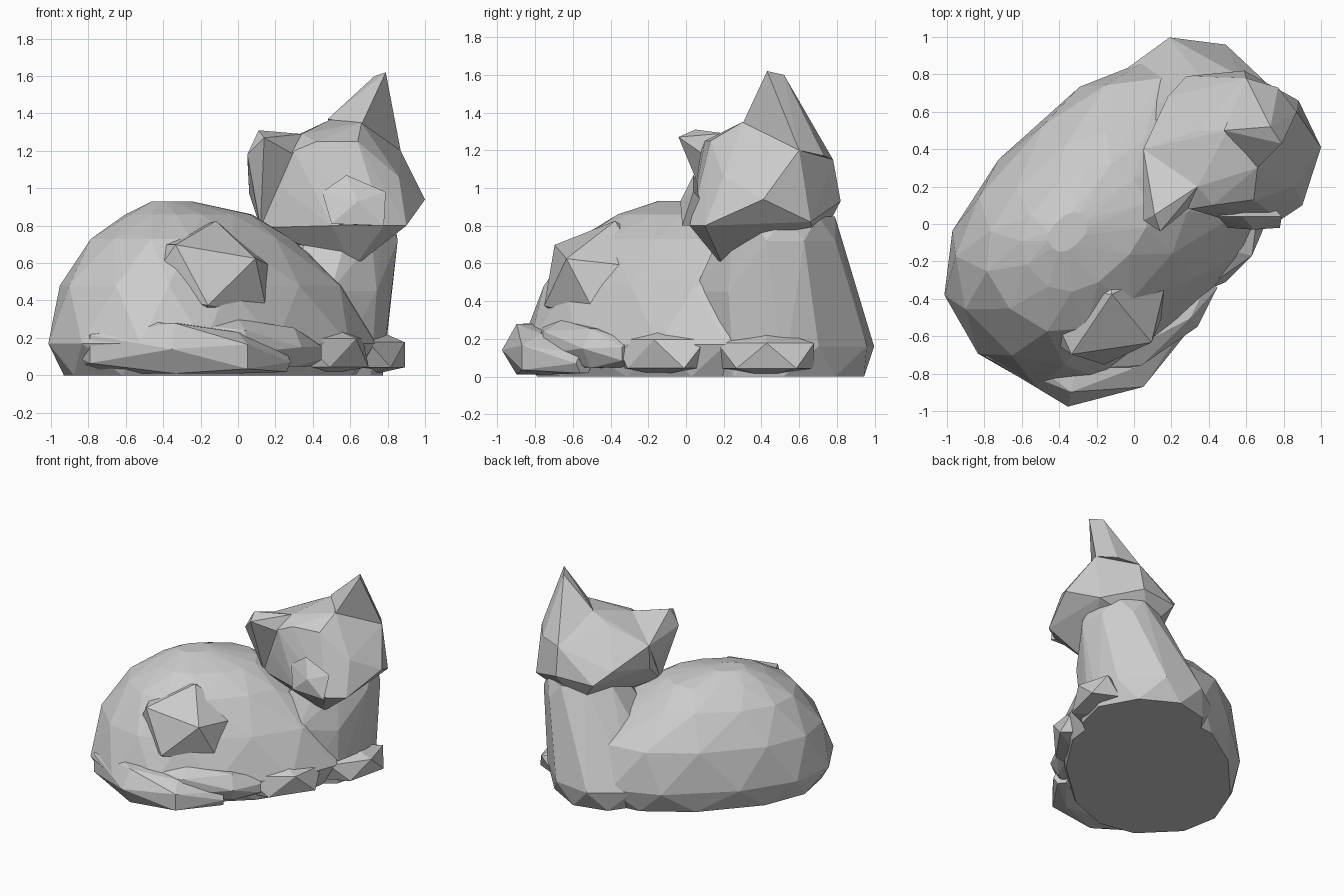
import bpy, bmesh, math
from mathutils import Vector, Matrix

cube = bpy.data.objects.get("Cube")
if cube:
    bpy.data.objects.remove(cube, do_unlink=True)

# One plain stone colour for the whole figurine
stone = bpy.data.materials.new("stone grey")
stone.use_nodes = True
colour = (0.6, 0.6, 0.6, 1)
stone.diffuse_color = colour
stone.node_tree.nodes["Principled BSDF"].inputs["Base Color"].default_value = colour

DIAGONAL = Matrix.Rotation(math.pi / 4, 3, "Z")


def finish(name, bm):
    """Turn a bmesh into a flat shaded object."""
    bmesh.ops.recalc_face_normals(bm, faces=bm.faces)
    mesh = bpy.data.meshes.new(name)
    bm.to_mesh(mesh)
    bm.free()
    mesh.materials.append(stone)
    obj = bpy.data.objects.new(name, mesh)
    bpy.context.collection.objects.link(obj)
    return obj


def hull(name, points):
    """Faceted convex shape around a few corner points."""
    bm = bmesh.new()
    for p in points:
        bm.verts.new(p)
    result = bmesh.ops.convex_hull(bm, input=bm.verts)
    spare = {v for v in result["geom_interior"] if isinstance(v, bmesh.types.BMVert)}
    bmesh.ops.delete(bm, geom=list(spare), context="VERTS")
    return finish(name, bm)


def stacked(name, rings, sides, power):
    """Hull of rounded rings lying along the diagonal of the figurine.
    Each ring is height, centre along, half length, centre across, half width."""
    points = []
    for i, (z, along, length, across, width) in enumerate(rings):
        for k in range(sides):
            a = math.tau * (k + i / 2) / sides
            c, s = math.cos(a), math.sin(a)
            x = along + length * math.copysign(abs(c) ** (2 / power), c)
            y = across + width * math.copysign(abs(s) ** (2 / power), s)
            points.append(DIAGONAL @ Vector((x, y, z)))
    return hull(name, points)


def lump(name, centre, size, turn, tilt=0):
    """Faceted ellipsoid, cut flat at the ground."""
    bm = bmesh.new()
    bmesh.ops.create_icosphere(bm, subdivisions=1, radius=1)
    pose = (Matrix.Translation(centre) @ Matrix.Rotation(math.radians(turn), 4, "Z")
            @ Matrix.Rotation(math.radians(tilt), 4, "Y") @ Matrix.Diagonal((*size, 1)))
    bm.transform(pose)
    points = [(v.co.x, v.co.y, max(v.co.z, 0)) for v in bm.verts]
    bm.free()
    return hull(name, points)


def tapered(name, path, sides=6):
    """Limb swept along a path of x, y, z, radius."""
    bm = bmesh.new()
    stations = [Vector(p[:3]) for p in path]
    rings = []
    for i, p in enumerate(stations):
        ahead = stations[min(i + 1, len(path) - 1)] - stations[max(i - 1, 0)]
        side = ahead.cross(Vector((0, 0, 1))).normalized()
        ring = []
        for k in range(sides):
            a = math.tau * (k + i / 2) / sides
            co = p + path[i][3] * (side * math.cos(a) + Vector((0, 0, math.sin(a))))
            co.z = max(co.z, 0.01)
            ring.append(bm.verts.new(co))
        rings.append(ring)
    for a, b in zip(rings, rings[1:]):
        for k in range(sides):
            n = (k + 1) % sides
            bm.faces.new((a[k], a[n], b[k]))
            bm.faces.new((a[n], b[n], b[k]))
    bm.faces.new(rings[0])
    bm.faces.new(rings[-1])
    return finish(name, bm)


# Curled body, and the chest rising into the neck
stacked("body", [
    (0, -0.1, 0.88, 0.1, 0.6),
    (0.17, -0.1, 0.98, 0.1, 0.66),
    (0.48, -0.12, 0.86, 0.14, 0.58),
    (0.73, -0.21, 0.58, 0.15, 0.43),
    (0.86, -0.2, 0.37, 0.17, 0.27),
    (0.93, -0.28, 0.12, 0.22, 0.08)], 13, 2.4)
stacked("chest", [
    (0, 0.6, 0.4, 0.12, 0.45),
    (0.16, 0.6, 0.45, 0.15, 0.48),
    (0.45, 0.6, 0.41, 0.04, 0.41),
    (0.72, 0.74, 0.31, -0.03, 0.31),
    (0.85, 0.74, 0.28, -0.03, 0.28)], 9, 2.2)

# Resting legs and the tail wrapped round the front
lump("haunch", (-0.17, -0.4, 0.5), (0.42, 0.38, 0.33), 25, 10)
lump("near_front_paw", (0.44, -0.12, 0.12), (0.36, 0.2, 0.17), 45)
lump("far_front_paw", (0.7, 0.42, 0.11), (0.32, 0.2, 0.15), 65)
tapered("hind_foot", [
    (-0.35, -0.72, 0.2, 0.1), (0, -0.66, 0.18, 0.12),
    (0.26, -0.46, 0.15, 0.12), (0.4, -0.3, 0.12, 0.07)])
tapered("tail", [
    (-0.82, -0.32, 0.14, 0.12), (-0.7, -0.62, 0.14, 0.15),
    (-0.32, -0.82, 0.14, 0.16), (0, -0.77, 0.1, 0.13), (0.24, -0.54, 0.07, 0.06)])

# Head: face, crown, then the back of the skull
face = [(0.3, 0.08, 1.2), (0.42, 0.1, 1.25), (0.64, 0.13, 1.25), (0.86, 0.2, 1.06),
        (0.24, 0.1, 1), (0.35, 0.07, 0.9), (0.9, 0.1, 0.8), (0.5, 0.02, 0.8),
        (0.78, 0.02, 0.8), (0.62, 0.2, 0.58), (0.12, 0.16, 0.79), (0.28, 0.25, 0.71)]
crown = [(0.34, 0.2, 1.29), (0.34, 0.5, 1.29), (0.5, 0.5, 1.37), (0.66, 0.3, 1.35)]
skull = [(0.05, 0.4, 1.16), (0.06, 0.38, 0.97), (0.18, 0.68, 1.02), (0.28, 0.79, 0.92),
         (0.59, 0.82, 0.93), (0.6, 0.78, 1.15), (0.87, 0.6, 1.2), (1, 0.41, 0.94),
         (0.88, 0.66, 0.82), (0.45, 0.7, 0.7)]
hull("head", face + crown + skull)
hull("muzzle", [(0.45, 0.04, 0.98), (0.58, 0.04, 1.07), (0.79, 0.04, 0.98),
                (0.64, -0.03, 0.93), (0.5, -0.02, 0.81), (0.78, -0.02, 0.8), (0.65, 0.2, 0.8)])

# Ears, one low and one raised by the tilt of the head
hull("right_ear", [(0.14, -0.04, 1.27), (0.05, 0.02, 1.18), (0.11, 0.05, 1.31),
                   (0.34, 0.2, 1.29), (0.3, 0.09, 1.18), (0.05, 0.4, 1.16),
                   (0.06, 0.3, 0.97), (0.2, 0.12, 1.03), (0.12, 0.16, 0.79)])
hull("left_ear", [(0.79, 0.43, 1.62), (0.73, 0.52, 1.6), (0.48, 0.5, 1.37),
                  (0.66, 0.3, 1.34), (0.87, 0.6, 1.2), (0.6, 0.78, 1.15), (0.77, 0.73, 1.17)])
